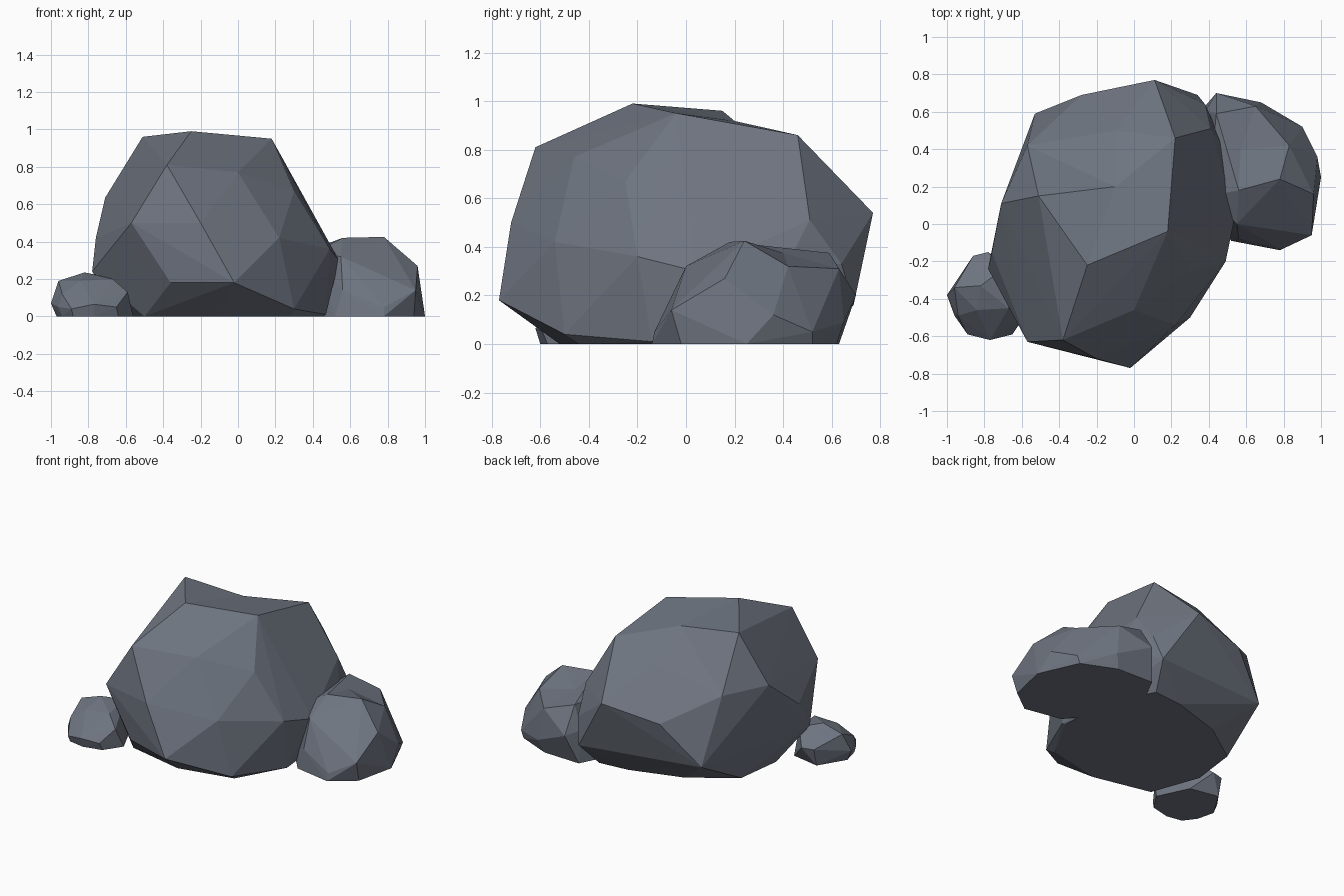
import bpy, bmesh

# Dark slate material shared by all rocks
slate = bpy.data.materials.new("slate")
slate.diffuse_color = (.155, .175, .215, 1)


def rock(name, crown, base, ring=(), dent=None):
    """Faceted boulder: convex hull of its corner points plus a flat footprint.
    The hull inside the `ring` of crown points can be pushed in to `dent`."""
    bm = bmesh.new()
    verts = [bm.verts.new(p) for p in crown]
    for x, y in base:
        bm.verts.new((x, y, 0))
    bmesh.ops.convex_hull(bm, input=bm.verts)
    if dent:
        rim = {verts[i] for i in ring}
        inside = [f for f in bm.faces if rim.issuperset(f.verts)]
        bmesh.ops.delete(bm, geom=inside, context='FACES')
        centre = bm.verts.new(dent)
        for e in [e for e in bm.edges if len(e.link_faces) == 1]:
            bm.faces.new((*e.verts, centre))
    loose = [v for v in bm.verts if not v.link_faces]
    bmesh.ops.delete(bm, geom=loose, context='VERTS')
    # merge nearly coplanar triangles into larger flat facets
    bmesh.ops.dissolve_limit(bm, angle_limit=0.02, verts=bm.verts, edges=bm.edges)
    bmesh.ops.recalc_face_normals(bm, faces=bm.faces)
    mesh = bpy.data.meshes.new(name)
    bm.to_mesh(mesh)
    bm.free()
    mesh.materials.append(slate)
    obj = bpy.data.objects.new(name, mesh)
    bpy.context.collection.objects.link(obj)
    return obj


# Large central boulder with a slightly sunken top
rock("main_boulder", [
    # rim of the sunken top
    (-.25, -.22, .99), (-.51, .15, .96), (.18, -.04, .95), (.22, .46, .86),
    (-.10, .50, .77), (-.57, .42, .64),
    # upper back
    (.11, .77, .54), (-.28, .69, .47),
    # front
    (-.38, -.62, .81), (0, -.46, .77), (-.20, -.72, .50), (-.57, -.63, .50),
    (.22, -.54, .42), (-.02, -.77, .18), (-.36, -.66, .18), (.30, -.50, .04),
    # right side
    (.30, -.25, .67), (.49, -.20, .36), (.54, .04, .30), (.41, .51, .51),
    (.49, .40, .30), (.38, .64, .33), (.47, -.14, .01),
    # lower back
    (.34, .69, .16), (-.53, .59, .20),
    # left side
    (-.71, .11, .635), (-.76, -.15, .42), (-.78, -.24, .24),
], [(-.50, -.43), (-.10, -.52), (.28, -.44), (.46, -.12), (.42, .30),
    (.28, .55), (.07, .53), (-.29, .42), (-.58, .22), (-.62, -.10)],
    ring=range(6), dent=(-.10, .20, .918))

# Medium rock on the right
rock("right_rock", [
    (.56, .18, .42), (.78, .24, .425), (.83, .42, .32), (.65, .63, .31),
    (.44, .59, .375), (.44, .70, .20), (.68, .65, .09), (.90, .52, .05),
    (.96, .16, .27), (.98, .36, .12), (.95, -.06, .14), (.78, -.13, .05),
    (.56, -.08, .14), (.55, .00, .32), (.40, .15, .34), (.38, .60, .22),
], [(1, .25), (.94, -.02), (.78, -.14), (.52, -.09), (.36, .10),
    (.88, .52), (.65, .62), (.38, .63), (.29, .45)],
    ring=range(5), dent=(.57, .40, .375))

# Small rock on the left
rock("left_rock", [
    (-1, -.38, .07), (-.96, -.34, .19), (-.82, -.33, .235), (-.86, -.17, .12),
    (-.78, -.15, .12), (-.70, -.24, .21), (-.84, -.46, .19), (-.67, -.45, .20),
    (-.94, -.49, .12), (-.96, -.49, .05), (-.89, -.59, .04), (-.77, -.62, .065),
    (-.65, -.59, .05), (-.59, -.50, .13),
], [(-.97, -.38), (-.94, -.50), (-.88, -.58), (-.77, -.60), (-.64, -.57),
    (-.56, -.45), (-.66, -.24), (-.86, -.20)])
